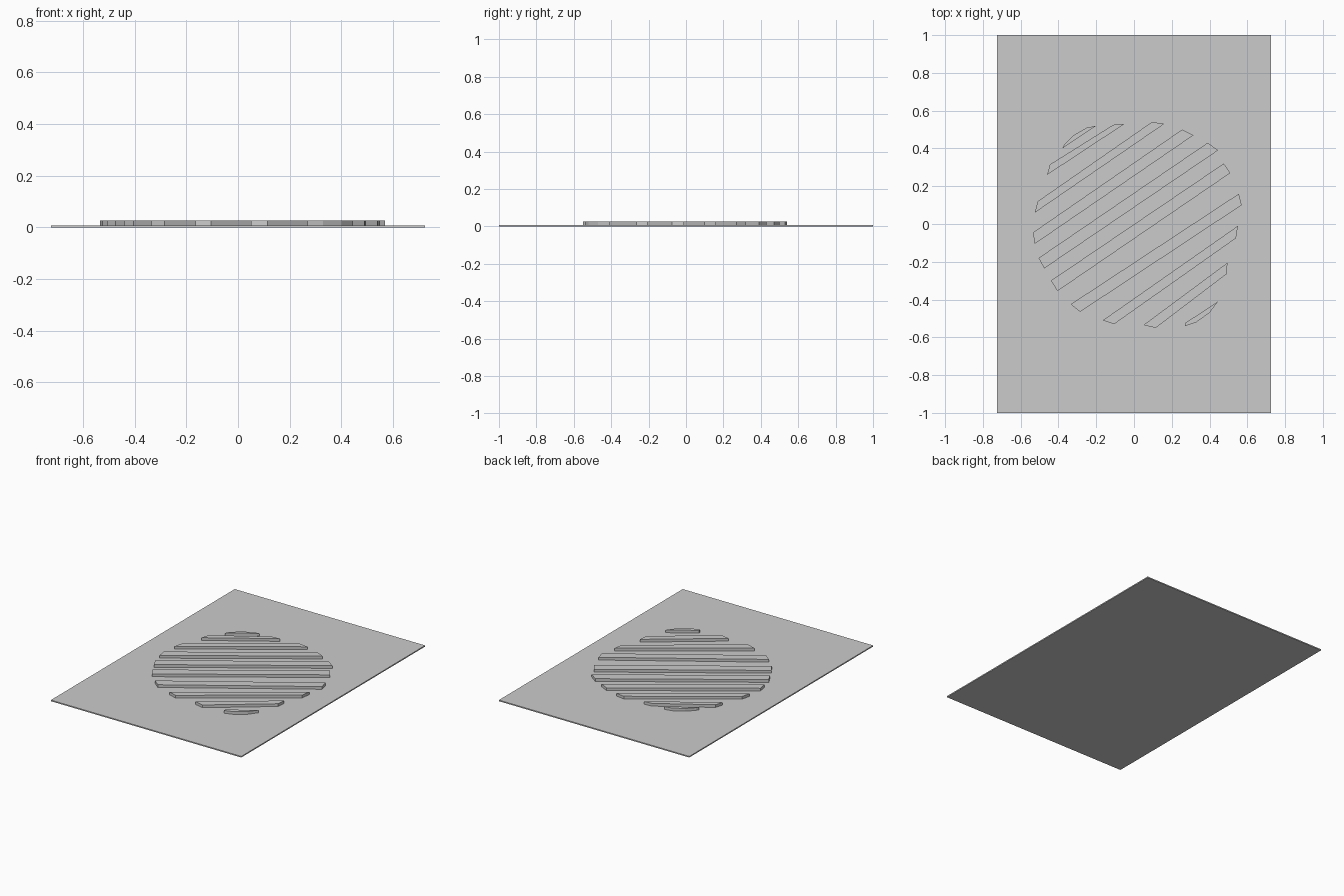
import bpy, bmesh

if "Cube" in bpy.data.objects:
    bpy.data.objects.remove(bpy.data.objects["Cube"])

PLATE_TOP, RIDGE_TOP = 0.008, 0.027


def prism(name, outline, z0, z1):
    """Extrude a counter-clockwise XY outline from z0 to z1."""
    bm = bmesh.new()
    face = bm.faces.new([bm.verts.new((x, y, z0)) for x, y in outline])
    geo = bmesh.ops.extrude_face_region(bm, geom=[face], use_keep_orig=True)["geom"]
    for v in geo:
        if isinstance(v, bmesh.types.BMVert):
            v.co.z = z1
    bmesh.ops.recalc_face_normals(bm, faces=bm.faces)
    mesh = bpy.data.meshes.new(name)
    bm.to_mesh(mesh)
    bm.free()
    obj = bpy.data.objects.new(name, mesh)
    bpy.context.collection.objects.link(obj)
    return obj


# Thin rectangular base
prism("base_plate", [(-.725, -1), (.725, -1), (.725, 1), (-.725, 1)], 0, PLATE_TOP)

# Diagonal ridges that together fill a disc, top left to bottom right
ridges = [
    [(-.38, .40), (-.20, .52), (-.25, .51), (-.32, .47), (-.37, .42)],
    [(-.46, .26), (-.05, .53), (-.11, .525), (-.445, .315)],
    [(-.525, .06), (.16, .53), (.095, .54), (-.51, .12)],
    [(-.525, -.105), (.315, .47), (.255, .50), (-.535, -.045)],
    [(-.475, -.235), (.445, .39), (.39, .43), (-.505, -.18)],
    [(-.405, -.355), (.51, .27), (.475, .32), (-.44, -.30)],
    [(-.285, -.465), (.57, .10), (.555, .16), (-.335, -.425)],
    [(-.105, -.53), (.54, -.075), (.55, -.01), (-.165, -.51)],
    [(.115, -.55), (.49, -.265), (.495, -.205), (.05, -.535)],
    [(.27, -.54), (.33, -.52), (.40, -.47), (.445, -.41), (.27, -.525)],
]
for i, outline in enumerate(ridges):
    prism(f"ridge_{i + 1}", outline, PLATE_TOP, RIDGE_TOP)
